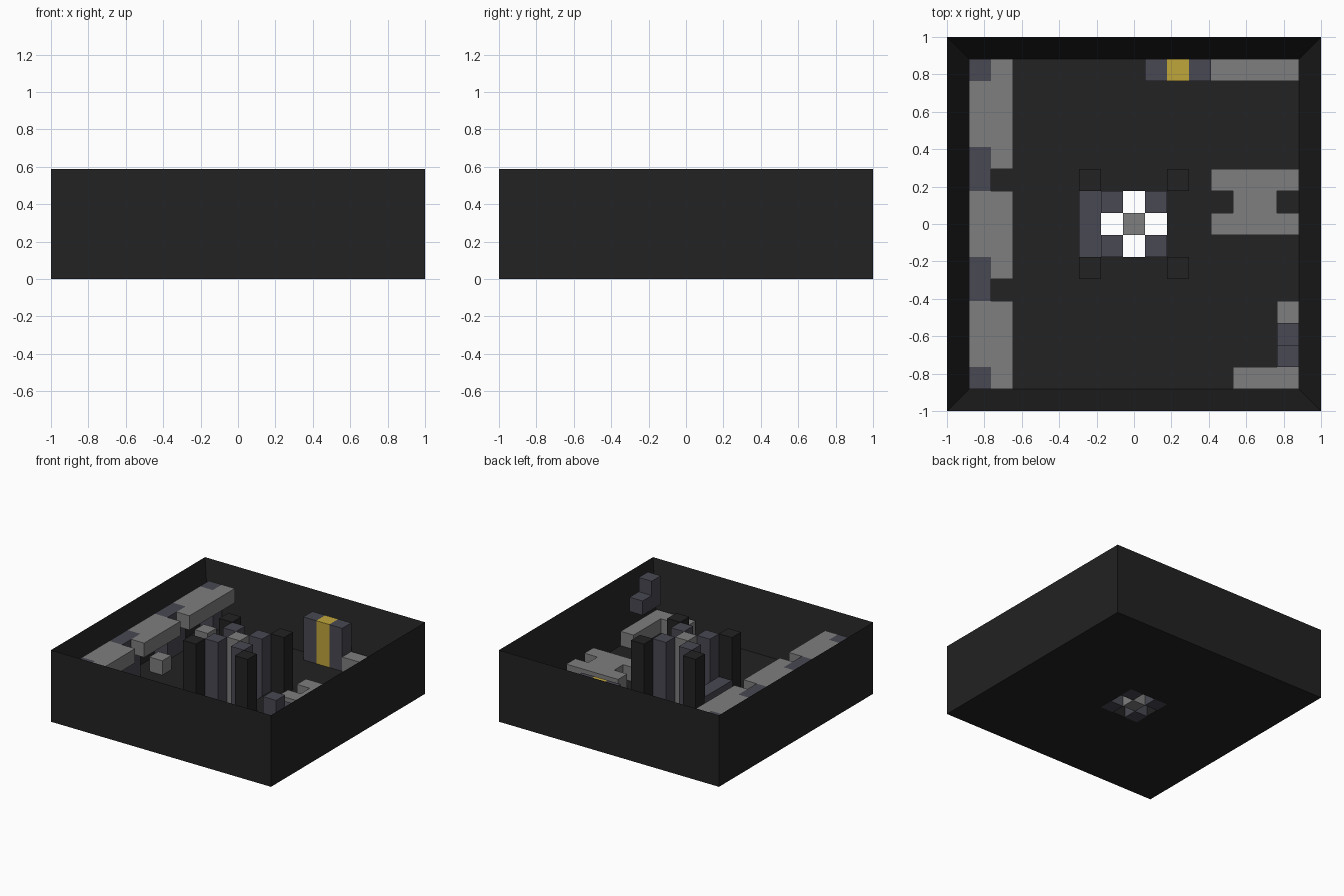
import bpy
import bmesh
from mathutils import Vector

U = 2 / 17  # one block

if "Cube" in bpy.data.objects:
    bpy.data.objects.remove(bpy.data.objects["Cube"], do_unlink=True)


def material(name, color):
    m = bpy.data.materials.new(name)
    m.use_nodes = True
    m.diffuse_color = (*color, 1)
    bsdf = next(n for n in m.node_tree.nodes if n.type == "BSDF_PRINCIPLED")
    bsdf.inputs["Base Color"].default_value = (*color, 1)
    return m


black = material("black", (0.016, 0.016, 0.016))
slate = material("slate", (0.065, 0.065, 0.085))
grey = material("grey", (0.21, 0.21, 0.21))
yellow = material("yellow", (0.53, 0.38, 0.045))


def add_box(bm, x, y, z):
    """Add a box from (start, end) ranges counted in blocks."""
    lo = Vector((x[0] * U - 1, y[0] * U - 1, z[0] * U))
    hi = Vector((x[1] * U - 1, y[1] * U - 1, z[1] * U))
    verts = bmesh.ops.create_cube(bm, size=1)["verts"]
    for v in verts:
        v.co = (lo + hi) / 2 + v.co * (hi - lo)


def finish(name, bm, mat):
    mesh = bpy.data.meshes.new(name)
    bm.to_mesh(mesh)
    bm.free()
    obj = bpy.data.objects.new(name, mesh)
    bpy.context.collection.objects.link(obj)
    mesh.materials.append(mat)
    return obj


def part(name, mat, *boxes):
    bm = bmesh.new()
    for box in boxes:
        add_box(bm, *box)
    return finish(name, bm, mat)


# Room shell: a block with its top inset and pushed down
bm = bmesh.new()
add_box(bm, (0, 17), (0, 17), (0, 5))
bm.faces.ensure_lookup_table()
top = max(bm.faces, key=lambda f: f.calc_center_median().z)
bmesh.ops.inset_region(bm, faces=[top], thickness=U, use_even_offset=True)
for v in top.verts:
    v.co.z = U
shell = finish("room_shell", bm, black)

# Square opening through the floor
cutter = part("shaft_cutter", black, ((7, 10), (7, 10), (-1, 2)))
cutter.hide_render = True
cutter.display_type = "WIRE"
cut = shell.modifiers.new("shaft", "BOOLEAN")
cut.operation = "DIFFERENCE"
cut.solver = "EXACT"
cut.object = cutter
bpy.context.view_layer.objects.active = shell
shell.select_set(True)
bpy.ops.object.modifier_apply(modifier="shaft")
shell.select_set(False)
bpy.data.objects.remove(cutter, do_unlink=True)

# Central tower: core, inner corner columns and outer posts
part("tower_core", grey, ((8, 9), (8, 9), (0, 5)))
for a in (0, 1):
    for b in (0, 1):
        x, y = 7 + 2 * a, 7 + 2 * b
        part("tower_column", slate, ((x, x + 1), (y, y + 1), (0, 5)))
        x, y = 6 + 4 * a, 6 + 4 * b
        part("outer_post", black, ((x, x + 1), (y, y + 1), (1, 5)))
part("tower_step", slate, ((6, 7), (7, 10), (1, 2)))

# Three desk bays along the right wall
for start in (1, 6, 11):
    end = start + 4
    front_end = 16 if start == 11 else end
    part("desk_top", grey,
         ((1, 2), (start + 1, end), (3, 4)),
         ((2, 3), (start, front_end), (3, 4)))
    part("desk_pillars", slate,
         ((1, 2), (start, start + 1), (1, 4)),
         ((1, 2), (end, end + 1), (1, 4)))
    part("stool", grey, ((2, 3), (start + 2, start + 3), (1, 2)))

# Cabinet and bench on the back wall
part("cabinet_door", yellow, ((10, 11), (15, 16), (1, 4)))
for x in (9, 11):
    part("cabinet_side", slate, ((x, x + 1), (15, 16), (1, 4)))
part("back_bench", grey, ((12, 16), (15, 16), (1, 2)))

# Paired benches joined by a table
part("paired_benches", grey,
     ((12, 16), (8, 9), (1, 2)),
     ((13, 15), (9, 10), (1, 2)),
     ((12, 16), (10, 11), (1, 2)))

# Corner counter with a stepped wall unit above it
part("corner_counter", grey,
     ((15, 16), (2, 5), (1, 2)),
     ((13, 16), (1, 2), (1, 2)))
part("wall_unit", slate,
     ((15, 16), (2, 3), (3, 5)),
     ((15, 16), (3, 4), (3, 4)))
